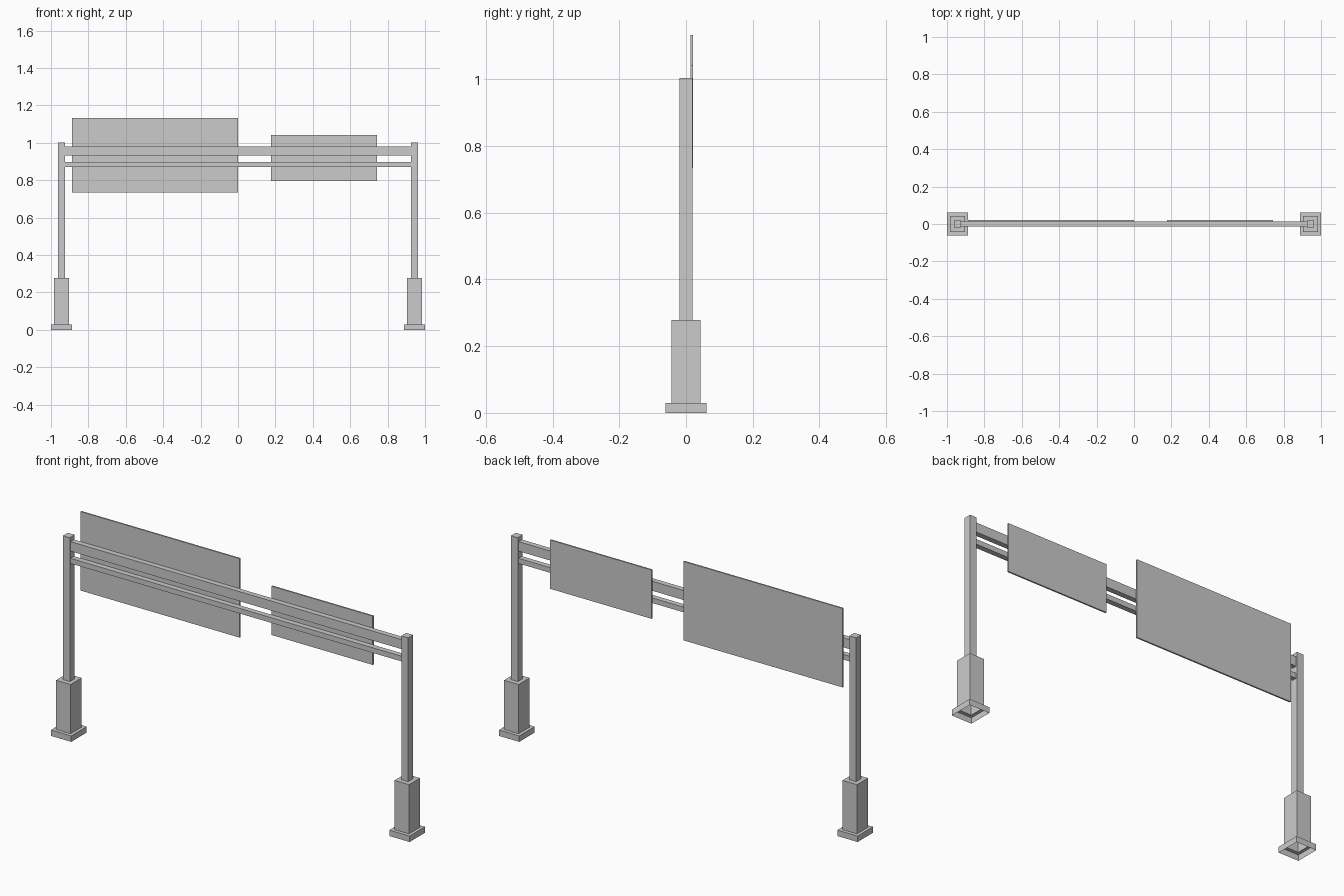
import bpy, bmesh

if "Cube" in bpy.data.objects:
    bpy.data.objects.remove(bpy.data.objects["Cube"])

def make_object(name, bm):
    bmesh.ops.recalc_face_normals(bm, faces=bm.faces[:])
    mesh = bpy.data.meshes.new(name)
    bm.to_mesh(mesh)
    bm.free()
    obj = bpy.data.objects.new(name, mesh)
    bpy.context.collection.objects.link(obj)
    return obj

def box(name, x, y, z):
    """Box from (min, max) ranges on each axis."""
    bm = bmesh.new()
    bmesh.ops.create_cube(bm, size=1)
    for v in bm.verts:
        v.co = [(a + b) / 2 + c * (b - a) for c, (a, b) in zip(v.co, (x, y, z))]
    return make_object(name, bm)

def stepped_post(name, cx):
    """One stepped shell: footing, pedestal and post, open underneath."""
    # half width, half depth, height
    profile = [(0.0565, 0.0615, 0), (0.0565, 0.0615, 0.03),
               (0.0405, 0.0435, 0.03), (0.0405, 0.0435, 0.278),
               (0.019, 0.0195, 0.278), (0.019, 0.0195, 1.003)]
    bm = bmesh.new()
    rings = [[bm.verts.new((cx + sx * w, sy * d, z))
              for sx, sy in ((-1, -1), (1, -1), (1, 1), (-1, 1))]
             for w, d, z in profile]
    for low, high in zip(rings, rings[1:]):
        for i in range(4):
            j = (i + 1) % 4
            bm.faces.new((low[i], low[j], high[j], high[i]))
    bm.faces.new(rings[-1])
    return make_object(name, bm)

# Two posts on stepped footings
for side, cx in (("left", -0.9435), ("right", 0.9435)):
    stepped_post(side + "_post", cx)

# Horizontal beams between the posts
box("upper_beam", (-0.9245, 0.9245), (-0.0135, 0.0135), (0.933, 0.981))
box("lower_beam", (-0.9245, 0.9245), (-0.0135, 0.0135), (0.871, 0.897))

# Sign boards fixed to the back of the beams
box("large_board", (-0.888, 0.0), (0.0135, 0.0215), (0.734, 1.132))
box("small_board", (0.176, 0.742), (0.0135, 0.0215), (0.795, 1.041))
